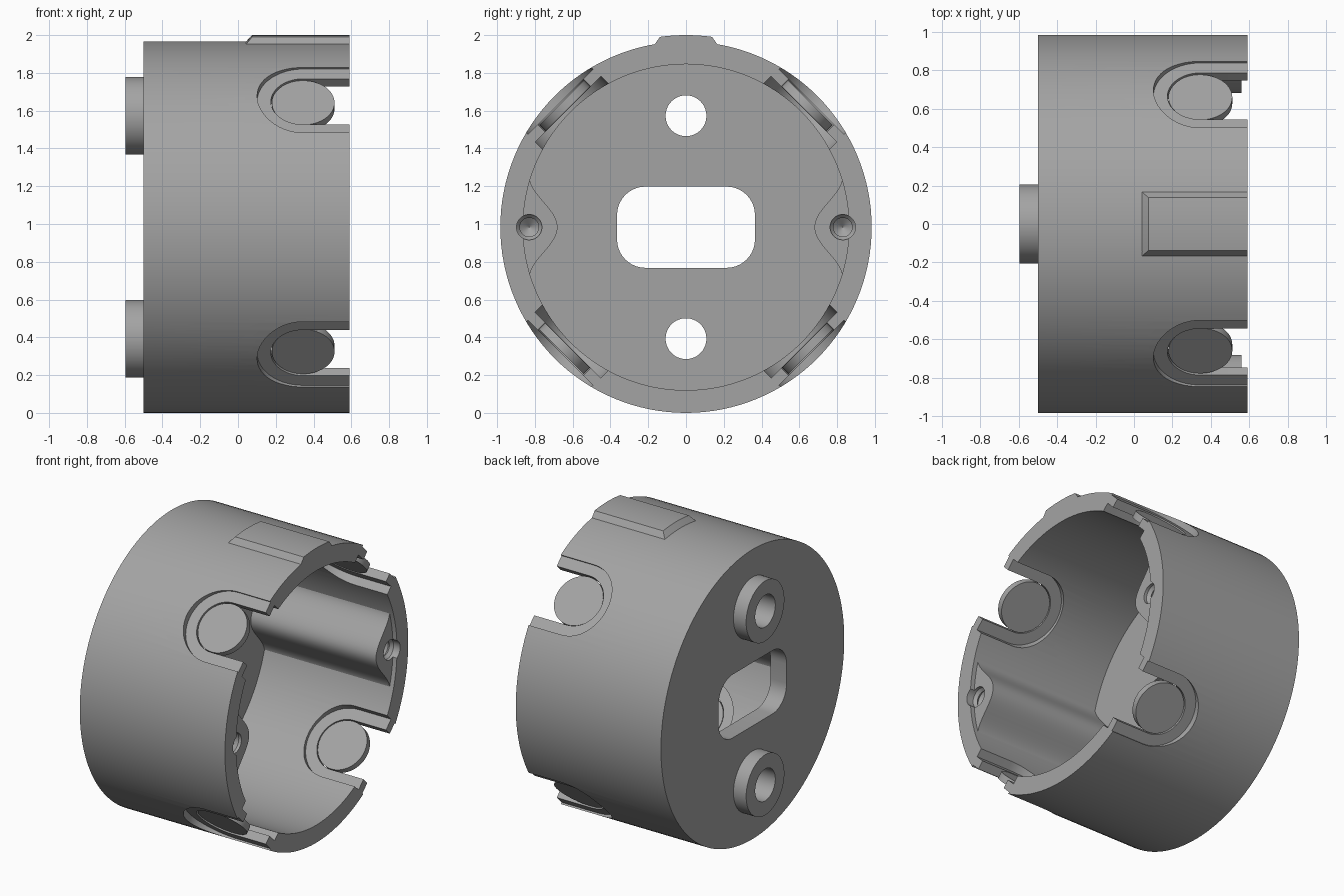
import bpy, bmesh, math
from mathutils import Matrix, Vector

if "Cube" in bpy.data.objects:
    bpy.data.objects.remove(bpy.data.objects["Cube"])

CZ, R, RI = 0.983, 0.983, 0.863        # axis height, outer and inner radius
X0, X1, FLOOR = -0.50, 0.59, -0.38     # closed end, open rim, inside floor

grey = bpy.data.materials.new("grey plastic")
grey.diffuse_color = (0.37, 0.37, 0.37, 1)
grey.use_nodes = True
grey.node_tree.nodes["Principled BSDF"].inputs["Base Color"].default_value = grey.diffuse_color


def finish(name, bm):
    bmesh.ops.recalc_face_normals(bm, faces=bm.faces)
    me = bpy.data.meshes.new(name)
    bm.to_mesh(me)
    bm.free()
    me.materials.append(grey)
    ob = bpy.data.objects.new(name, me)
    bpy.context.collection.objects.link(ob)
    return ob


def lathe(name, profile, y=0, z=CZ, n=64, tube=False):
    """Turn (x, radius) points about an axis along x."""
    bm = bmesh.new()
    rings = []
    for px, pr in profile:
        rings.append([bm.verts.new((px, y + pr * math.cos(2 * math.pi * i / n),
                                    z + pr * math.sin(2 * math.pi * i / n))) for i in range(n)])
    pairs = list(zip(rings, rings[1:]))
    if tube:
        pairs.append((rings[-1], rings[0]))
    else:
        bm.faces.new(rings[0])
        bm.faces.new(rings[-1])
    for a, b in pairs:
        for i in range(n):
            j = (i + 1) % n
            bm.faces.new((a[i], a[j], b[j], b[i]))
    return finish(name, bm)


def prism(name, pts, d0, d1, mat):
    """Extrude a flat outline from d0 to d1, then place it."""
    bm = bmesh.new()
    lo = [bm.verts.new(mat @ Vector((a, b, d0))) for a, b in pts]
    hi = [bm.verts.new(mat @ Vector((a, b, d1))) for a, b in pts]
    bm.faces.new(lo)
    bm.faces.new(hi)
    for i in range(len(pts)):
        j = (i + 1) % len(pts)
        bm.faces.new((lo[i], lo[j], hi[j], hi[i]))
    return finish(name, bm)


def cut(ob, cutters):
    for c in cutters:
        m = ob.modifiers.new("cut", 'BOOLEAN')
        m.operation, m.solver, m.object = 'DIFFERENCE', 'EXACT', c
    dg = bpy.context.evaluated_depsgraph_get()
    me = bpy.data.meshes.new_from_object(ob.evaluated_get(dg))
    ob.modifiers.clear()
    ob.data = me


def arc(cx, cy, r, a0, a1, n):
    return [(cx + r * math.cos(math.radians(a0 + (a1 - a0) * i / n)),
             cy + r * math.sin(math.radians(a0 + (a1 - a0) * i / n))) for i in range(n + 1)]


def slot(w):
    return [(0.75, w)] + arc(0.345, 0, w, 90, 270, 28) + [(0.75, -w)]


ALONG_X = Matrix(((0, 0, 1, 0), (1, 0, 0, 0), (0, 1, 0, CZ), (0, 0, 0, 1)))
helpers, parts = [], []

# Cup body: open at the rim, closed at the other end
cup = lathe("cup_body", [(X0, R), (X1, R), (X1, RI), (FLOOR, RI)], n=128)
parts.append(cup)

# Rounded rectangular opening in the closed end
win = []
for sx, sy, a in ((1, 1, 0), (-1, 1, 90), (-1, -1, 180), (1, -1, 270)):
    win += arc(sx * 0.215, sy * 0.065, 0.15, a, a + 90, 10)
helpers.append(prism("window_cutter", win, -0.7, -0.2, ALONG_X))

# Hollow round feet with through holes
for s in (1, -1):
    z = CZ + s * 0.59
    parts.append(lathe("foot", [(-0.595, 0.205), (-0.49, 0.205), (-0.49, 0.108), (-0.595, 0.108)],
                       z=z, tube=True))
    helpers.append(lathe("foot_hole_cutter", [(-0.7, 0.108), (-0.2, 0.108)], z=z))

# Four stepped side slots, each with a knock-out disc in its round end
for k, deg in enumerate((45, 135, 225, 315)):
    mat = Matrix.Translation((0, 0, CZ)) @ Matrix.Rotation(math.radians(deg), 4, 'X')
    helpers.append(prism("slot_outer_cutter", slot(0.244), 0.94, 1.2, mat))
    helpers.append(prism("slot_through_cutter", slot(0.171), 0.6, 1.21, mat))
    helpers.append(prism("slot_inner_cutter", slot(0.246), 0.7, 0.883, mat))
    parts.append(prism("knockout_disc", arc(0.345, 0, 0.166, 0, 354, 59), 0.886, 0.932, mat))

# Threaded screw holes ending in a cone, and the flared posts around them
thread = [(0.7, 0.067), (0.54, 0.067)]
for i in range(5):
    thread += [(0.52 - i * 0.04, 0.05), (0.50 - i * 0.04, 0.067)]
thread += [(0.30, 0.05), (0.20, 0.05), (0.16, 0.002)]
for s in (1, -1):
    hole = lathe("screw_hole_cutter", thread, y=s * 0.83, n=40)
    helpers.append(hole)
    flare = []
    for i in range(25):
        t = -1 + i / 12
        flare.append((s * (0.68 + 0.0745 * (1 - math.cos(math.pi * t))), 0.27 * t))
    flare += [(s * 0.90, 0.24), (s * 0.93, 0), (s * 0.90, -0.24)]
    post = prism("screw_post", flare, FLOOR - 0.02, 0.56, ALONG_X)
    cut(post, [hole])
    parts.append(post)

cut(cup, helpers)

# Raised key on top, with sloped sides and a sloped inner end
bm = bmesh.new()
rows = []
for xa, xb, w, rad in ((0.035, X1, 0.172, 0.975), (0.075, X1, 0.138, 1.017)):
    row = []
    for i in range(11):
        y = w * (i / 5 - 1)
        z = CZ + math.sqrt(rad * rad - y * y)
        row.append((bm.verts.new((xa, y, z)), bm.verts.new((xb, y, z))))
    rows.append(row)
lo, hi = rows
for i in range(10):
    for row in rows:
        bm.faces.new((row[i][0], row[i + 1][0], row[i + 1][1], row[i][1]))
    for e in (0, 1):
        bm.faces.new((lo[i][e], lo[i + 1][e], hi[i + 1][e], hi[i][e]))
for i in (0, 10):
    bm.faces.new((lo[i][0], lo[i][1], hi[i][1], hi[i][0]))
parts.append(finish("top_key", bm))

# Remove the cutters and smooth the round surfaces
for h in helpers:
    bpy.data.objects.remove(h, do_unlink=True)
for ob in parts:
    bpy.ops.object.select_all(action='DESELECT')
    ob.select_set(True)
    bpy.context.view_layer.objects.active = ob
    bpy.ops.object.shade_smooth_by_angle(angle=math.radians(25))
